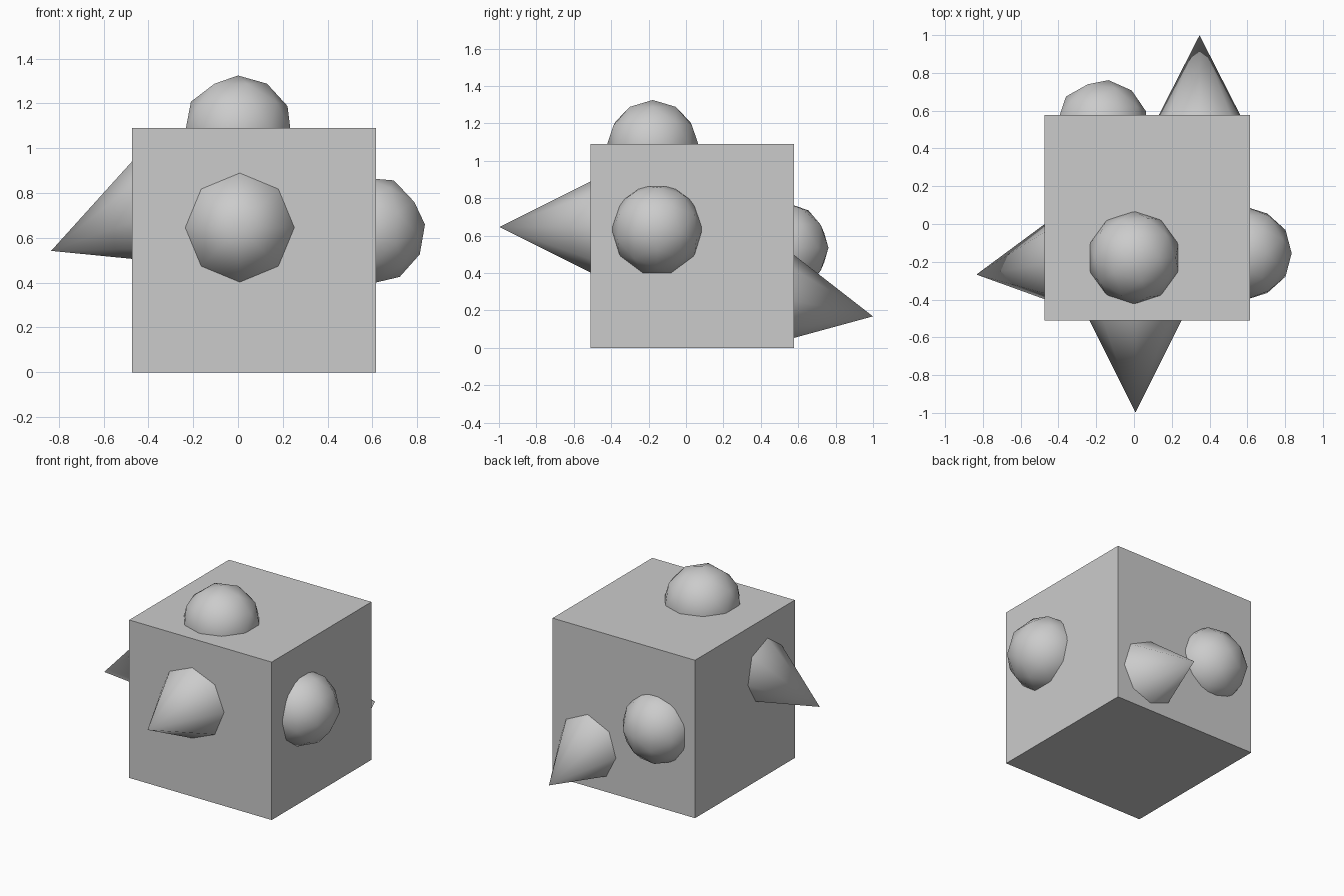
import bpy
from math import radians

if "Cube" in bpy.data.objects:
    bpy.data.objects.remove(bpy.data.objects["Cube"])

R = 0.247  # shared radius of all studs; cones are twice as tall as this


def finish(name, angle):
    ob = bpy.context.object
    ob.name = name
    if angle:
        bpy.ops.object.shade_smooth_by_angle(angle=radians(angle))
    return ob


def ball(name, centre, rot):
    bpy.ops.mesh.primitive_ico_sphere_add(
        subdivisions=2, radius=R, location=centre,
        rotation=[radians(a) for a in rot])
    return finish(name, 60)


def spike(name, base, rot):
    # base centre given; the cone is shifted so its base sits at the origin
    bpy.ops.mesh.primitive_cone_add(
        vertices=8, radius1=R, radius2=0, depth=2 * R, location=base,
        rotation=[radians(a) for a in rot])
    ob = finish(name, 60)
    for v in ob.data.vertices:
        v.co.z += R
    return ob


# Main cube
lo, hi = (-0.473, -0.511, 0.0), (0.615, 0.577, 1.09)
bpy.ops.mesh.primitive_cube_add(
    size=1, location=[(a + b) / 2 for a, b in zip(lo, hi)])
cube = finish("cube_body", 0)
cube.scale = [b - a for a, b in zip(lo, hi)]

# Half-sunk balls
ball("top_ball", (0.0, -0.178, 1.078), (0, 0, 0))
ball("right_ball", (0.589, -0.155, 0.634), (0, 84, 0))
ball("back_ball", (-0.17, 0.517, 0.535), (-90, 0, -8))

# Cone spikes
spike("front_spike", (0.008, -0.504, 0.646), (90, 0, 0))
spike("left_spike", (-0.378, -0.201, 0.719), (0, -111, 8.3))
spike("back_spike", (0.347, 0.515, 0.265), (-101.3, 0, 0))
